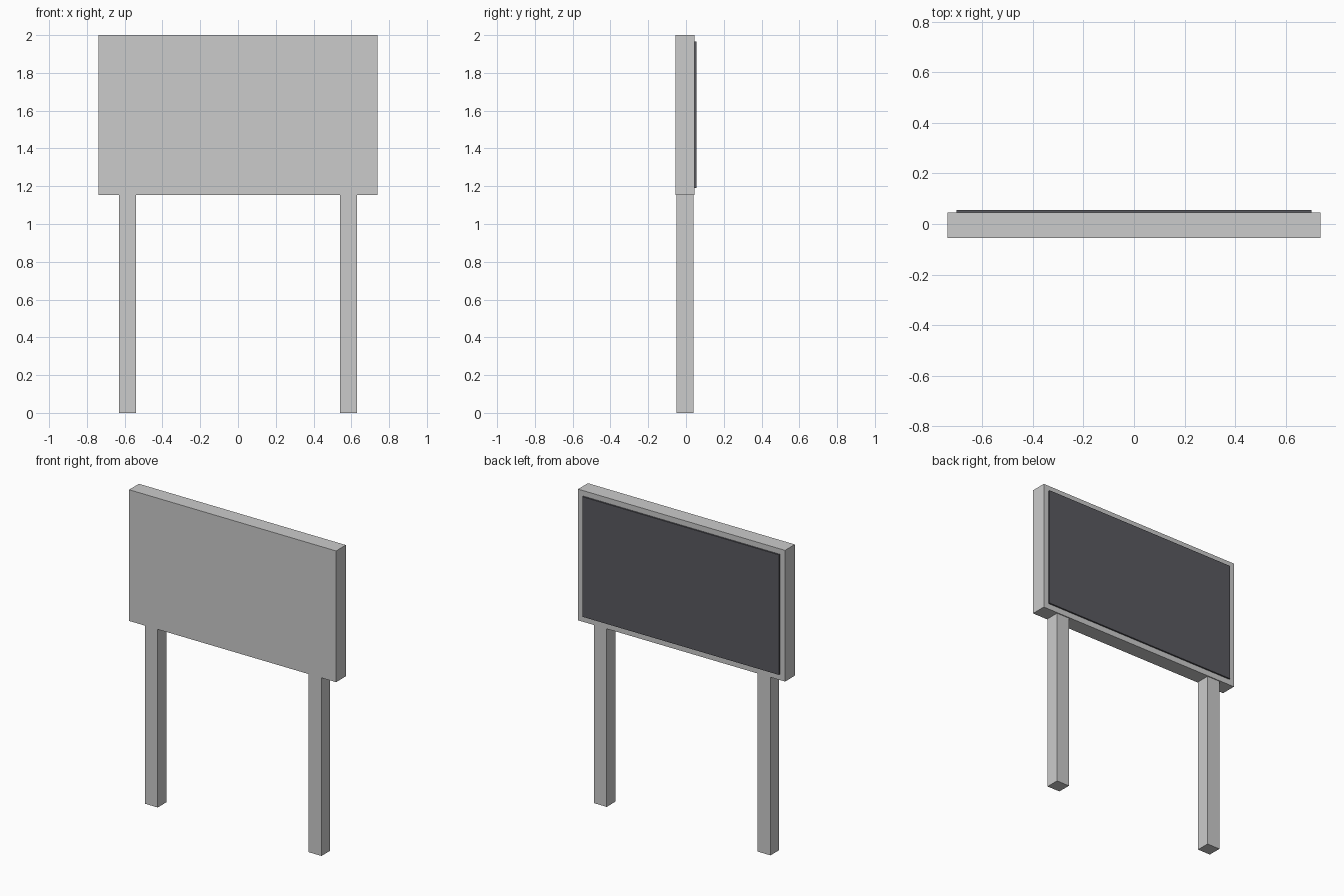
import bpy

if "Cube" in bpy.data.objects:
    bpy.data.objects.remove(bpy.data.objects["Cube"])


def box(name, x, y, z):
    """Box spanning the given (min, max) ranges."""
    spans = (x, y, z)
    bpy.ops.mesh.primitive_cube_add(size=1, location=[(a + b) / 2 for a, b in spans])
    ob = bpy.context.object
    ob.name = name
    ob.scale = [b - a for a, b in spans]
    bpy.ops.object.transform_apply(location=False, rotation=False, scale=True)
    return ob


# Board housing
box("board_housing", (-0.739, 0.739), (-0.055, 0.045), (1.153, 2.0))

# Dark display panel raised slightly from the back face
panel = box("display_panel", (-0.702, 0.702), (0.043, 0.055), (1.19, 1.965))
dark = bpy.data.materials.new("dark_panel")
dark.diffuse_color = (0.1, 0.1, 0.115, 1)
dark.use_nodes = True
dark.node_tree.nodes["Principled BSDF"].inputs["Base Color"].default_value = dark.diffuse_color
panel.data.materials.append(dark)

# Square posts, ending just inside the housing
for side, cx in (("left", -0.585), ("right", 0.585)):
    box(side + "_post", (cx - 0.046, cx + 0.046), (-0.049, 0.039), (0, 1.16))
